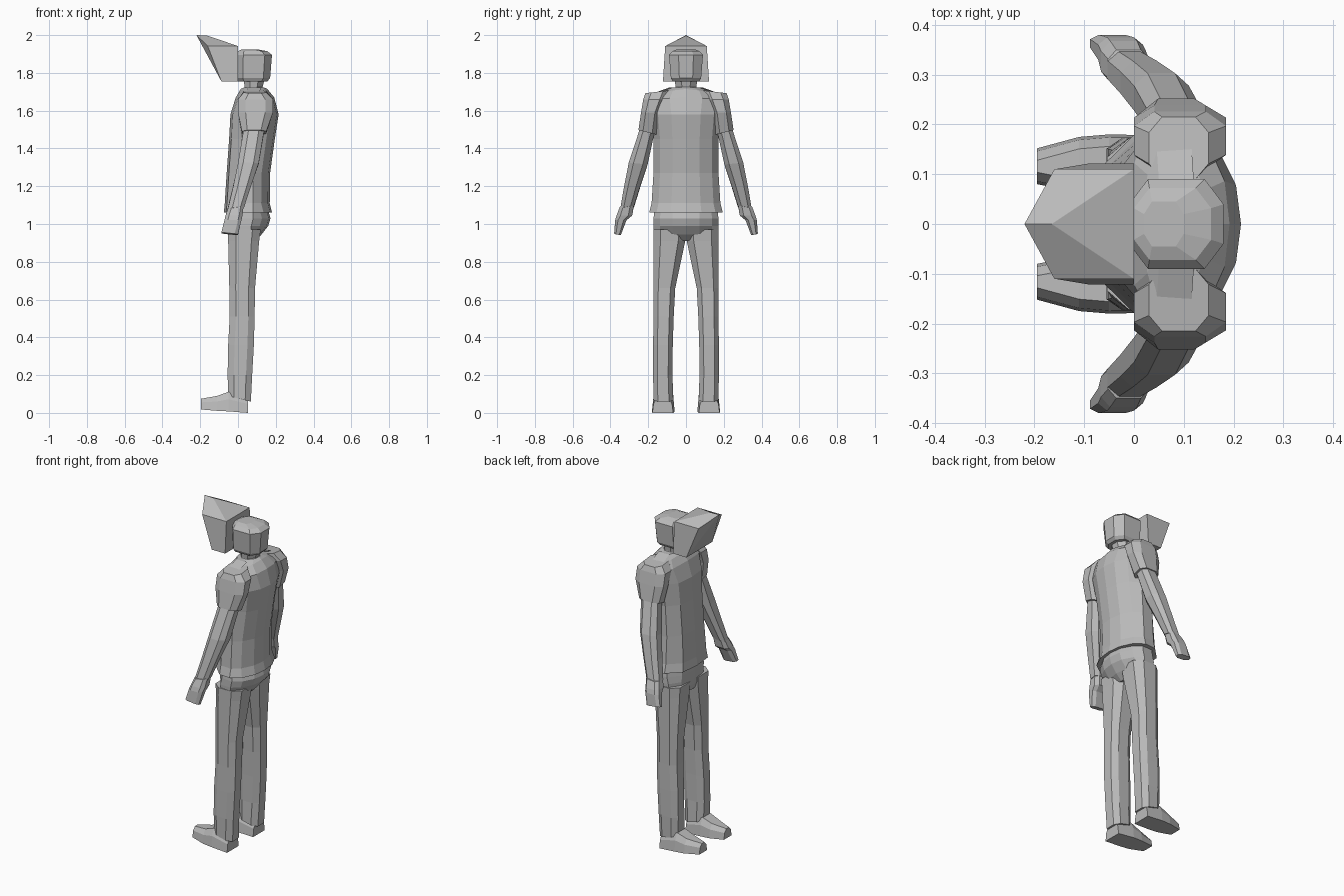
import bpy, bmesh

grey = bpy.data.materials.new("plain grey")
grey.diffuse_color = (0.5, 0.5, 0.5, 1)


def finish(name, bm):
    bmesh.ops.recalc_face_normals(bm, faces=bm.faces)
    me = bpy.data.meshes.new(name)
    bm.to_mesh(me)
    bm.free()
    me.materials.append(grey)
    ob = bpy.data.objects.new(name, me)
    bpy.context.collection.objects.link(ob)
    return ob


def loft(name, rings, cx=0.3, cy=0.3, side=1):
    """Skin chamfered boxes (z, x0, x1, y0, y1, tilt in y, tilt in x)."""
    bm = bmesh.new()
    prev = None
    for r in rings:
        z, x0, x1, y0, y1 = r[:5]
        ty, tx = (list(r[5:]) + [0, 0])[:2]
        mx, my, hx, hy = (x0 + x1) / 2, (y0 + y1) / 2, (x1 - x0) / 2, (y1 - y0) / 2
        a, b = 1 - 2 * cx, 1 - 2 * cy
        shape = [(-1, -b), (-a, -1), (a, -1), (1, -b), (1, b), (a, 1), (-a, 1), (-1, b)]
        ring = [bm.verts.new((mx + u * hx, side * (my + v * hy), z + ty * v * hy + tx * u * hx))
                for u, v in shape]
        if prev:
            for i in range(8):
                j = (i + 1) % 8
                bm.faces.new((prev[i], prev[j], ring[j], ring[i]))
        else:
            bm.faces.new(ring)
        prev = ring
    bm.faces.new(prev)
    return finish(name, bm)


def body(name, rings):
    """Skin torso sections (z, front x, side x, back x, half width, shoulder drop)."""
    bm = bmesh.new()
    prev = None
    for z, xf, xs, xb, w, drop in rings:
        half = [(xf, 0.0), (xf + 0.012, 0.6), (xs - 0.03, 0.97), (xs + 0.04, 1.0),
                (xb - 0.045, 0.8), (xb - 0.01, 0.42), (xb, 0.0)]
        pts = half + [(x, -y) for x, y in half[-2:0:-1]]
        ring = [bm.verts.new((x, y * w, z - drop * abs(y))) for x, y in pts]
        n = len(ring)
        if prev:
            for i in range(n):
                j = (i + 1) % n
                bm.faces.new((prev[i], prev[j], ring[j], ring[i]))
        else:
            bm.faces.new(ring)
        prev = ring
    bm.faces.new(prev)
    return finish(name, bm)


# Shirt with a rounded back and a slightly flared hem
body("shirt", [
    (1.06, -0.075, 0.04, 0.18, 0.195, 0),
    (1.11, -0.07, 0.04, 0.168, 0.182, 0),
    (1.27, -0.06, 0.04, 0.17, 0.172, 0),
    (1.45, -0.047, 0.05, 0.195, 0.172, 0),
    (1.58, -0.04, 0.06, 0.215, 0.185, 0),
    (1.67, -0.012, 0.07, 0.192, 0.205, 0.01),
    (1.715, 0.015, 0.075, 0.155, 0.165, 0.02),
    (1.722, 0.03, 0.08, 0.14, 0.09, 0),
])

# Hips below the shirt hem
body("hips", [
    (0.91, -0.045, 0.02, 0.09, 0.168, -0.02),
    (0.945, -0.053, 0.03, 0.125, 0.17, 0),
    (0.99, -0.055, 0.03, 0.16, 0.172, 0),
    (1.03, -0.058, 0.04, 0.172, 0.172, 0),
    (1.09, -0.055, 0.04, 0.155, 0.165, 0),
])

# Neck and blocky head
loft("neck", [(1.69, 0.02, 0.15, -0.07, 0.07), (1.725, 0.035, 0.13, -0.055, 0.055),
              (1.765, 0.03, 0.14, -0.06, 0.06)])
loft("head", [(1.755, 0.0, 0.155, -0.07, 0.07), (1.772, -0.01, 0.17, -0.08, 0.08),
              (1.895, -0.01, 0.18, -0.09, 0.09), (1.915, 0.0, 0.155, -0.072, 0.072),
              (1.925, 0.02, 0.10, -0.045, 0.045)], cx=0.2, cy=0.28)

# Angular wedge projecting from the face, peaked along the middle
bm = bmesh.new()
tip = bm.verts.new((-0.22, 0, 2.0))
ridge = bm.verts.new((-0.165, 0, 1.998))
L, R = ([bm.verts.new(p) for p in ((-0.16, s * 0.11, 1.942), (0.0, s * 0.11, 1.942),
                                   (0.0, s * 0.122, 1.755), (-0.088, s * 0.122, 1.755))]
        for s in (1, -1))
for q in (L, R):
    bm.faces.new(q)
    bm.faces.new((tip, q[0], q[1], ridge))
    bm.faces.new((tip, q[0], q[3]))
bm.faces.new((ridge, L[1], R[1]))
bm.faces.new((L[1], L[2], R[2], R[1]))
bm.faces.new((L[2], L[3], R[3], R[2]))
bm.faces.new((tip, L[3], R[3]))
finish("face_wedge", bm)

for s, tag in ((1, "left"), (-1, "right")):
    # Short sleeve, wider at the shoulder
    loft(tag + "_sleeve", [
        (1.485, 0.02, 0.15, 0.155, 0.252, 0.25),
        (1.59, 0.0, 0.185, 0.14, 0.238),
        (1.66, 0.0, 0.185, 0.11, 0.226),
        (1.70, 0.03, 0.15, 0.09, 0.215, -0.12)], cx=0.22, cy=0.25, side=s)
    # Bare arm swinging forward and outward
    loft(tag + "_arm", [
        (1.085, -0.055, 0.032, 0.275, 0.348, -0.2, 0.15),
        (1.20, -0.027, 0.07, 0.24, 0.328, -0.1, 0.1),
        (1.32, 0.0, 0.11, 0.203, 0.303, 0.1),
        (1.50, 0.03, 0.14, 0.165, 0.243, 0.2)], cx=0.25, cy=0.25, side=s)
    # Mitten-like hand
    loft(tag + "_hand", [
        (0.948, -0.088, 0.0, 0.345, 0.38, 0.2, -0.1),
        (1.02, -0.072, 0.018, 0.315, 0.375),
        (1.045, -0.066, 0.024, 0.285, 0.368),
        (1.095, -0.052, 0.03, 0.275, 0.35, -0.2, 0.15)], cx=0.2, cy=0.25, side=s)
    # Trouser leg
    loft(tag + "_leg", [
        (0.075, -0.052, 0.068, 0.067, 0.172, 0, -0.25),
        (0.20, -0.055, 0.075, 0.072, 0.174),
        (0.36, -0.052, 0.084, 0.07, 0.174),
        (0.51, -0.044, 0.088, 0.065, 0.172),
        (0.66, -0.046, 0.09, 0.057, 0.172),
        (0.91, -0.052, 0.112, 0.004, 0.172),
        (0.97, -0.054, 0.12, 0.0, 0.172)], cx=0.25, cy=0.22, side=s)
    # Shoe: sections from toe to heel (x, sole z, top z, inner y, outer y)
    bm = bmesh.new()
    prev = None
    for x, z0, z1, y0, y1 in ((-0.195, 0.018, 0.075, 0.08, 0.152),
                              (-0.11, 0.011, 0.09, 0.063, 0.175),
                              (-0.05, 0.008, 0.112, 0.06, 0.18),
                              (0.052, 0.0, 0.08, 0.068, 0.178)):
        g = 0.012
        ring = [bm.verts.new((x, s * y, z)) for y, z in
                ((y0, z0), (y1, z0), (y1 - g / 2, (z0 + z1) * 0.6), (y1 - 2 * g, z1),
                 (y0 + 2 * g, z1), (y0 + g / 2, (z0 + z1) * 0.6))]
        if prev:
            for i in range(6):
                j = (i + 1) % 6
                bm.faces.new((prev[i], prev[j], ring[j], ring[i]))
        else:
            bm.faces.new(ring)
        prev = ring
    bm.faces.new(prev)
    finish(tag + "_shoe", bm)
